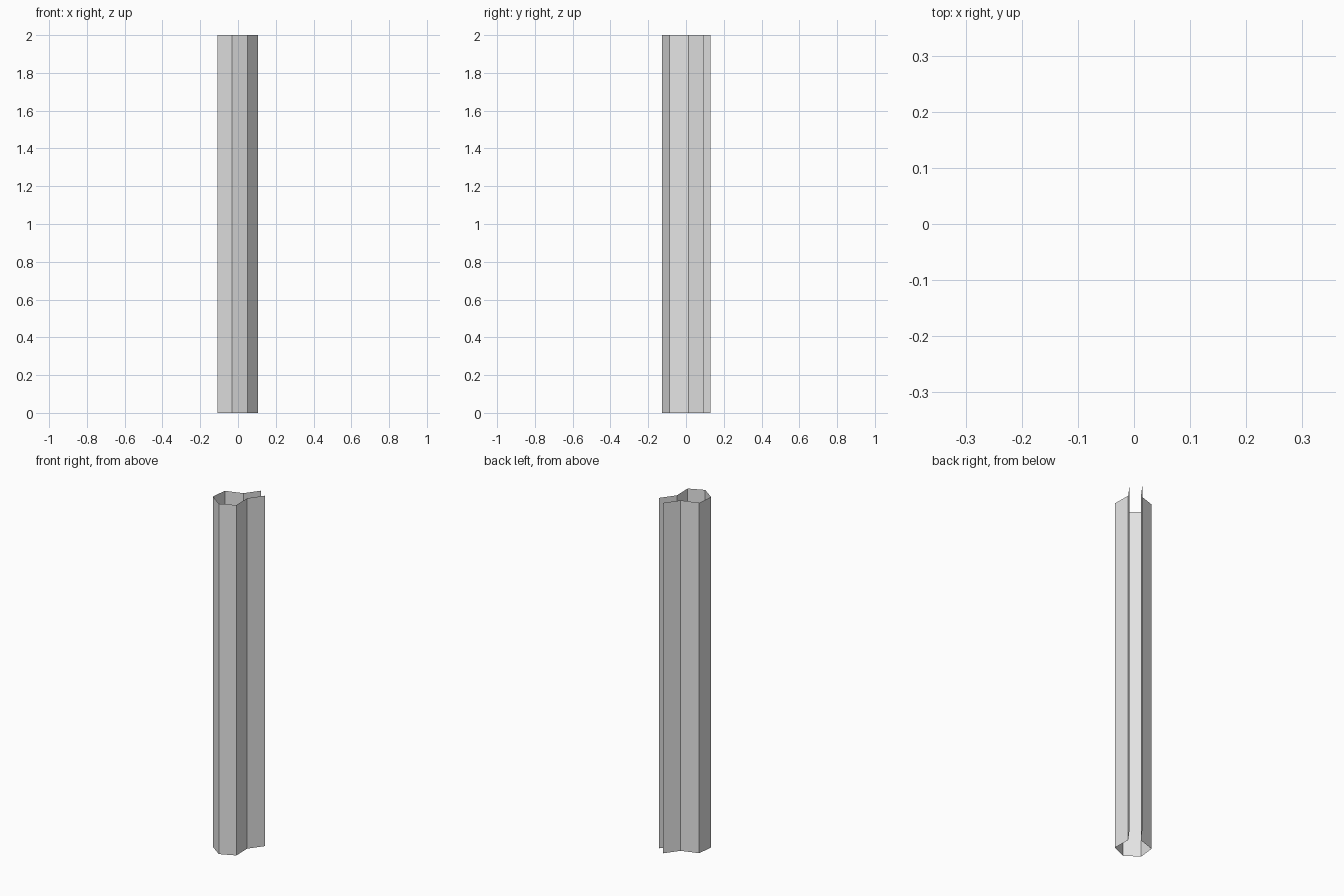
import bpy, bmesh

if "Cube" in bpy.data.objects:
    bpy.data.objects.remove(bpy.data.objects["Cube"])

# Single grey colour
grey = bpy.data.materials.new("light_grey")
grey.diffuse_color = (0.8, 0.8, 0.8, 1)
grey.use_nodes = True
grey.node_tree.nodes["Principled BSDF"].inputs["Base Color"].default_value = grey.diffuse_color

# Open cross-section: two parallel flanges joined by a five-sided channel
profile = [(0.054, 0.129), (-0.002, 0.052), (-0.098, 0.021), (-0.108, -0.072),
           (-0.033, -0.126), (0.051, -0.088), (0.049, 0.013), (0.107, 0.092)]
height = 2.0

# Thin folded sheet, open at both ends and between the flanges
bm = bmesh.new()
low = [bm.verts.new((x, y, 0)) for x, y in profile]
high = [bm.verts.new((x, y, height)) for x, y in profile]
for i in range(len(profile) - 1):
    bm.faces.new((low[i], low[i + 1], high[i + 1], high[i]))

mesh = bpy.data.meshes.new("folded_post")
bm.to_mesh(mesh)
bm.free()
mesh.materials.append(grey)
post = bpy.data.objects.new("folded_post", mesh)
bpy.context.collection.objects.link(post)
